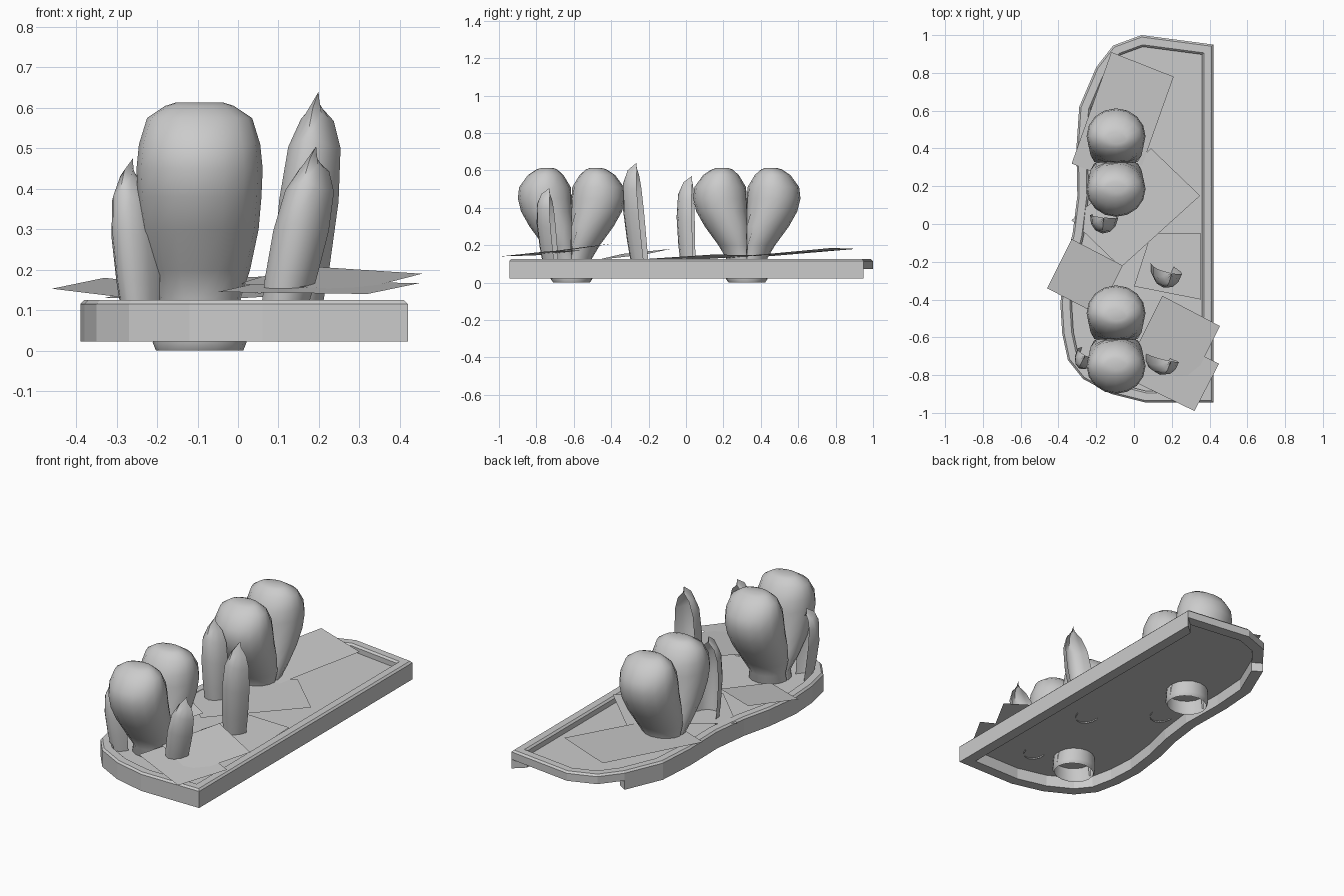
import bpy, bmesh, math
from mathutils import Vector

if "Cube" in bpy.data.objects:
    bpy.data.objects.remove(bpy.data.objects["Cube"])


def make(name, verts, faces, smooth=None):
    me = bpy.data.meshes.new(name)
    me.from_pydata([tuple(v) for v in verts], [], faces)
    bm = bmesh.new()
    bm.from_mesh(me)
    bmesh.ops.remove_doubles(bm, verts=bm.verts, dist=0.0005)
    bmesh.ops.recalc_face_normals(bm, faces=bm.faces)
    bm.to_mesh(me)
    bm.free()
    ob = bpy.data.objects.new(name, me)
    bpy.context.collection.objects.link(ob)
    if smooth:
        bpy.ops.object.select_all(action='DESELECT')
        ob.select_set(True)
        bpy.context.view_layer.objects.active = ob
        bpy.ops.object.shade_smooth_by_angle(angle=math.radians(smooth))
    return ob


# Flower bed outline, clockwise from the back right corner
outline = [Vector(p) for p in [
    (.42, .95), (.42, -.945), (.06, -.945), (-.12, -.90), (-.27, -.82),
    (-.35, -.72), (-.38, -.58), (-.39, -.42), (-.365, -.22), (-.325, -.05),
    (-.30, .15), (-.305, .40), (-.29, .62), (-.20, .83), (-.11, .945), (.04, 1.0)]]
N = len(outline)


def inset(d):
    out = []
    for i, p in enumerate(outline):
        a = (p - outline[i - 1]).normalized()
        b = (outline[(i + 1) % N] - p).normalized()
        na, nb = Vector((a.y, -a.x)), Vector((b.y, -b.x))
        m = (na + nb).normalized()
        out.append(p + m * d / max(m.dot(na), .3))
    return out


def curb(name, indices, bottom):
    section = [(0, bottom), (0, .115), (.01, .125), (.05, .125), (.06, .115), (.06, bottom)]
    loops = [(inset(d), z) for d, z in section]
    verts = [(lp[i].x, lp[i].y, z) for i in indices for lp, z in loops]
    n = len(section)
    faces = [(r * n + j, r * n + (j + 1) % n, (r + 1) * n + (j + 1) % n, (r + 1) * n + j)
             for r in range(len(indices) - 1) for j in range(n)]
    faces += [tuple(range(n)), tuple(range(len(verts) - n, len(verts)))]
    make(name, verts, faces)


# Deep curb on three sides, shallower curb at the back
curb("curb", list(range(14)), .022)
curb("back_curb", [13, 14, 15, 0], .073)
make("soil", [(p.x, p.y, .087) for p in inset(.05)], [tuple(range(N))])


# Heart-shaped blooms: half lobe lofted in z, mirrored across the cleft
def bloom(name, x, y):
    # z, lobe centre offset, y radius, x radius
    rings = [(0, 0, .098, .108), (.02, 0, .112, .116), (.13, .01, .10, .102),
             (.20, .045, .107, .125), (.30, .09, .135, .146), (.38, .125, .145, .153),
             (.45, .14, .147, .156), (.51, .142, .138, .15), (.575, .138, .095, .13),
             (.605, .132, .055, .085), (.613, .13, .03, .06)]
    n = 16
    verts = []
    for z, c, ry, rx in rings:
        for k in range(n):
            a = math.tau * k / n
            verts.append((rx * math.cos(a), max(0, c + ry * math.sin(a)), z))
    faces = [(r * n + k, r * n + (k + 1) % n, (r + 1) * n + (k + 1) % n, (r + 1) * n + k)
             for r in range(len(rings) - 1) for k in range(n)]
    faces = [f for f in faces if any(verts[i][1] > 1e-4 for i in f)]
    faces.append(tuple(range(len(verts) - n, len(verts))))
    allv = verts + [(a, -b, c) for a, b, c in verts]
    allf = faces + [tuple(i + len(verts) for i in reversed(f)) for f in faces]
    allv = [(a + x, b + y, c) for a, b, c in allv]
    make(name, allv, allf, 50)


bloom("bloom_front", -.095, -.612)
bloom("bloom_back", -.095, .325)


# Cupped pointed blades, convex side outward
def blade(name, base, tip, top, w, d, turn):
    rows = [(0, .8), (.25, .93), (.55, 1), (.8, .88), (.93, .55), (1, .04)]
    n, verts = 7, []
    for t, s in rows:
        cx = base[0] + (tip[0] - base[0]) * t
        cy = base[1] + (tip[1] - base[1]) * t
        for k in range(n):
            a = math.radians(-90 + 180 * k / (n - 1))
            u, v = w * s * math.sin(a), d * (1 - s * math.cos(a)) - d * .5
            c, q = math.cos(turn), math.sin(turn)
            z = .08 + (top - .08) * t - .035 * t * abs(math.sin(a))
            verts.append((cx + u * c - v * q, cy + u * q + v * c, z))
    faces = [(r * n + k, r * n + k + 1, (r + 1) * n + k + 1, (r + 1) * n + k)
             for r in range(len(rows) - 1) for k in range(n - 1)]
    make(name, verts, faces, 50)


blade("blade_left", (-.255, -.715), (-.28, -.735), .475, .058, .09, -.5)
blade("blade_right", (.10, -.735), (.185, -.77), .505, .07, .09, -.2)
blade("blade_tall", (.135, -.26), (.19, -.31), .64, .075, .10, -.2)
blade("blade_middle", (-.16, 0), (-.165, -.01), .57, .075, .09, -.1)

# Flat leaf cards lying over the bed
cards = [
    [(-.12, .91, .18), (.21, .78, .185), (0, .19, .13), (-.33, .32, .13)],
    [(.09, .40, .145), (.35, .15, .15), (-.07, -.23, .125), (-.33, .02, .12)],
    [(-.33, -.08, .18), (-.46, -.34, .153), (-.19, -.48, .12), (-.06, -.22, .15)],
    [(.15, -.38, .21), (.455, -.54, .19), (.30, -.85, .15), (0, -.68, .165)],
    [(.45, -.74, .167), (.32, -.99, .14), (-.05, -.81, .145), (.07, -.55, .172)],
    [(.09, -.05, .12), (.355, -.05, .115), (.355, -.40, .11), (.0, -.33, .115)],
]
for i, c in enumerate(cards):
    make(f"flat_leaf_{i + 1}", c, [(0, 1, 2, 3)])
